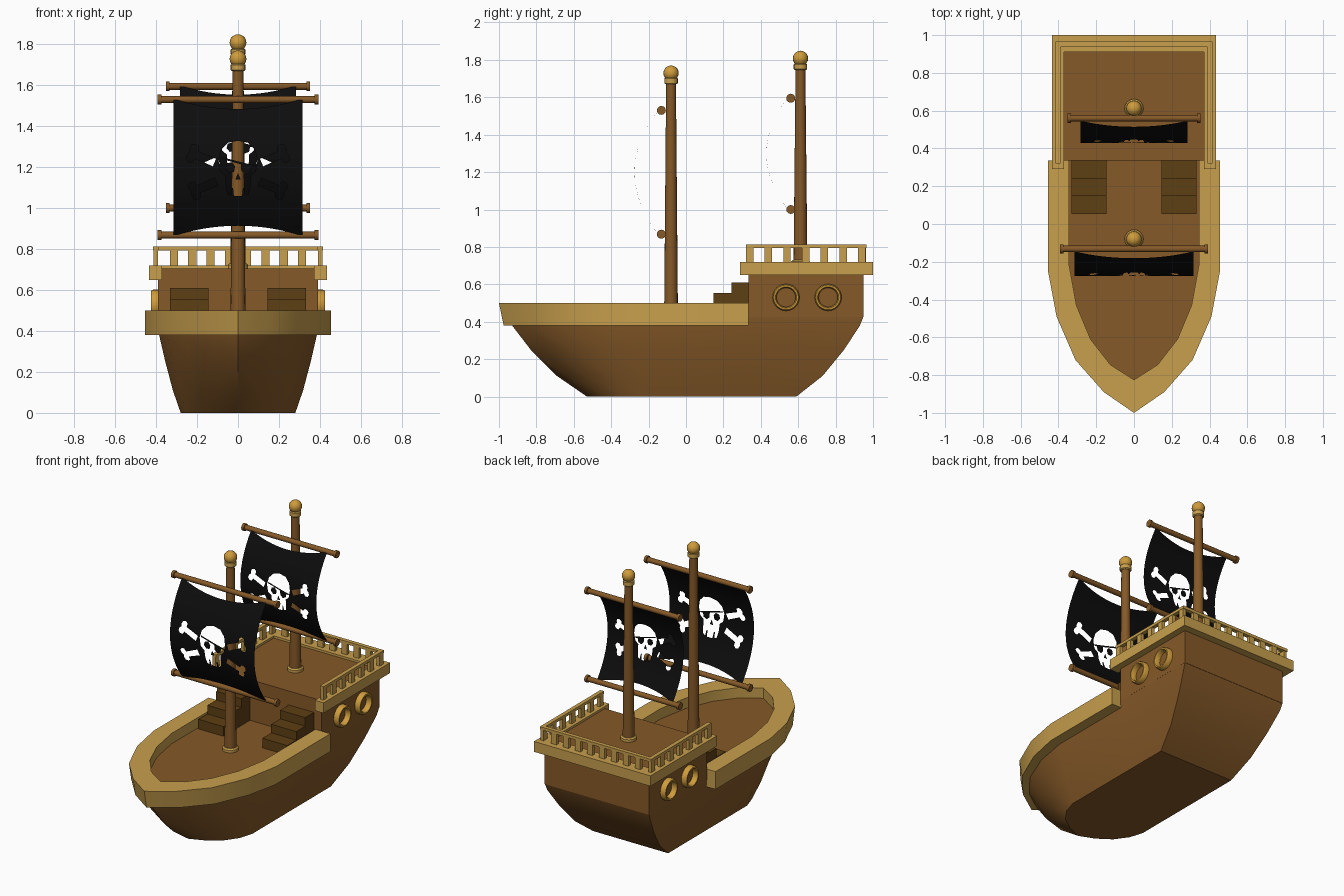
import bpy, bmesh, math
from mathutils import Matrix, Vector

if "Cube" in bpy.data.objects:
    bpy.data.objects.remove(bpy.data.objects["Cube"])

def mat(name, rgb):
    m = bpy.data.materials.new(name)
    m.diffuse_color = (*rgb, 1)
    m.use_nodes = True
    m.node_tree.nodes["Principled BSDF"].inputs["Base Color"].default_value = m.diffuse_color
    return m

WOOD = mat("wood", (.235, .10, .021))
DARK = mat("dark_wood", (.11, .05, .007))
TRIM = mat("trim", (.58, .35, .075))
GOLD = mat("gold", (.62, .33, .045))
BLACK = mat("sail_black", (.004, .004, .004))

def finish(name, bm, m, smooth=None, normals=True):
    if normals:
        bmesh.ops.recalc_face_normals(bm, faces=bm.faces[:])
    me = bpy.data.meshes.new(name)
    bm.to_mesh(me)
    bm.free()
    me.materials.append(m)
    ob = bpy.data.objects.new(name, me)
    bpy.context.collection.objects.link(ob)
    if smooth:
        bpy.context.view_layer.objects.active = ob
        ob.select_set(True)
        bpy.ops.object.shade_smooth_by_angle(angle=math.radians(smooth))
        ob.select_set(False)
    return ob

def loft(name, rings, m, smooth=None):
    """Skin closed rings in sequence and cap both ends."""
    bm = bmesh.new()
    vs = [[bm.verts.new(p) for p in r] for r in rings]
    n = len(rings[0])
    for a, b in zip(vs, vs[1:]):
        for i in range(n):
            j = (i + 1) % n
            bm.faces.new((a[i], a[j], b[j], b[i]))
    bm.faces.new(vs[0])
    bm.faces.new(vs[-1])
    return finish(name, bm, m, smooth)

def add_box(bm, x0, x1, y0, y1, z0, z1):
    M = Matrix.Translation(((x0 + x1) / 2, (y0 + y1) / 2, (z0 + z1) / 2))
    bmesh.ops.create_cube(bm, size=1, matrix=M @ Matrix.Diagonal((x1 - x0, y1 - y0, z1 - z0, 1)))

def lathe(name, prof, m, matrix, n=16, closed=False):
    """Revolve (radius, height) profile about local z."""
    bm = bmesh.new()
    rings = [[bm.verts.new(matrix @ Vector((r * math.cos(i * math.tau / n), r * math.sin(i * math.tau / n), h)))
              for i in range(n)] for r, h in prof]
    pairs = list(zip(rings, rings[1:])) + ([(rings[-1], rings[0])] if closed else [])
    for a, b in pairs:
        for i in range(n):
            j = (i + 1) % n
            bm.faces.new((a[i], a[j], b[j], b[i]))
    if not closed:
        bm.faces.new(rings[0])
        bm.faces.new(rings[-1])
    return finish(name, bm, m, 40)

def mirror(half):
    """Half path starting on the centre line -> full path, right to left."""
    return half[::-1] + [(-x, y) for x, y in half if x > 0]

def band(name, outer, inner, z0, z1, m, bottom=None, smooth=None):
    """Rectangular section swept along a U-shaped outline."""
    rings = [[(*b, z0), (*o, z1), (*i, z1), (*i, z0)]
             for o, i, b in zip(mirror(outer), mirror(inner), mirror(bottom or outer))]
    return loft(name, rings, m, smooth)

# Hull, lofted through waterlines
shape = [(0, 0), (.35, .14), (.68, .37), (.9, .68), (1, 1)]
hull = []
for z, w, bow, stern in [(0, .28, -.53, .59), (.11, .318, -.69, .73), (.25, .355, -.83, .845),
                         (.38, .385, -.93, .93), (.43, .39, -.94, .95)]:
    half = [(w * a, bow + (-.25 - bow) * b) for a, b in shape] + [(w, .34), (w, stern)]
    hull.append([(x, y, z) for x, y in mirror(half)])
loft("hull", hull, WOOD, 35)

# Bow rail around the main deck
outer = [(0, -1), (.16, -.89), (.31, -.72), (.41, -.49), (.455, -.25), (.455, .335)]
inner = [(0, -.825), (.125, -.745), (.23, -.61), (.305, -.43), (.343, -.22), (.343, .335)]
bottom = [(x, y if y > -.3 else y + .025) for x, y in outer]
band("deck_rail", outer, inner, .38, .50, TRIM, bottom, 30)

# Stern cabin and its trim
bm = bmesh.new()
add_box(bm, -.39, .39, .335, .95, .425, .705)
finish("stern_cabin", bm, WOOD)

def u_path(x, y0, y1):
    return [(x, y1), (x, y0)]
band("cabin_trim", u_path(.435, .29, 1), u_path(.37, .29, .91), .65, .72, TRIM)
band("balustrade_top", u_path(.415, .32, .965), u_path(.388, .32, .938), .793, .812, TRIM)
bm = bmesh.new()
for i in range(7):
    y = .34 + i * .1
    for s in (-1, 1):
        add_box(bm, s * .402 - .011, s * .402 + .011, y - .02, y + .02, .715, .795)
for i in range(1, 9):
    x = -.402 + i * .804 / 9
    add_box(bm, x - .02, x + .02, .94, .963, .715, .795)
finish("balusters", bm, TRIM)

# Stairs on both sides
for side, s in (("right", 1), ("left", -1)):
    bm = bmesh.new()
    for i in range(3):
        x0, x1 = sorted((s * .145, s * .332))
        add_box(bm, x0, x1, .052 + i * .095, .147 + i * .095, .425, .495 + i * .058)
    finish("stairs_" + side, bm, DARK)
    # Porthole rings
    for k, y in enumerate((.535, .76)):
        M = Matrix.Translation((0, y, .53)) @ Matrix.Rotation(s * math.pi / 2, 4, 'Y')
        lathe(f"porthole_{side}_{k}", [(.051, .38), (.072, .38), (.072, .415), (.066, .426), (.057, .426), (.051, .415)],
              GOLD, M, 24, True)

# Skull outline, bones and face details as nested sail loops
def sail_loops():
    W, H, dip = .315, .335, .05
    us = [-W + 2 * W * i / 16 for i in range(17)]
    top = [(u, H - dip * (1 - (u / W) ** 2)) for u in us]
    loops = [top + [(u, -v) for u, v in top[::-1]]]
    skull = [(0, .13), (.05, .12), (.083, .085), (.095, .035), (.085, -.02), (.06, -.04), (.058, -.09),
             (.05, -.13), (.035, -.135), (.031, -.1), (.024, -.1), (.02, -.14)]
    loops.append(mirror(skull))
    loops.append([(-.055, .02), (-.03, .025), (-.014, .005), (-.02, -.022), (-.045, -.025), (-.062, -.005)])
    loops.append([(-.085, .052), (.02, .024), (.088, .008), (.085, .0), (.066, .002), (.06, -.025),
                  (.035, -.035), (.016, -.015), (.015, .015), (-.087, .043)])
    loops.append([(0, -.028), (.013, -.06), (-.013, -.06)])
    bone = [(0, .02), (.095, .018), (.1, .04), (.118, .046), (.135, .035), (.136, .015), (.128, 0)]
    bone += [(x, -y) for x, y in bone[-2::-1]]
    for s in (-1, 1):
        for ang, r in ((.40, .125), (-.40, .115)):
            c, d = math.cos(ang), math.sin(ang)
            loops.append([(s * ((x + r) * c - y * d), -.025 + (x + r) * d + y * c) for x, y in bone])
    return loops

def sail(name, y0, zc, k):
    cu = bpy.data.curves.new(name + "_outline", 'CURVE')
    cu.dimensions, cu.fill_mode = '2D', 'BOTH'
    for loop in sail_loops():
        sp = cu.splines.new('POLY')
        sp.points.add(len(loop) - 1)
        for p, (u, v) in zip(sp.points, loop):
            p.co = (u, v, 0, 1)
        sp.use_cyclic_u = True
    tmp = bpy.data.objects.new(name + "_outline", cu)
    bpy.context.collection.objects.link(tmp)
    dg = bpy.context.evaluated_depsgraph_get()
    me = bpy.data.meshes.new_from_object(tmp.evaluated_get(dg))
    bpy.data.objects.remove(tmp)
    bm = bmesh.new()
    bm.from_mesh(me)
    bmesh.ops.remove_doubles(bm, verts=bm.verts[:], dist=1e-5)
    # Slice into strips, then belly the cloth forward
    for i in range(1, 14):
        bmesh.ops.bisect_plane(bm, geom=bm.verts[:] + bm.edges[:] + bm.faces[:], dist=1e-6,
                               plane_co=(0, -.335 + .67 * i / 14, 0), plane_no=(0, 1, 0))
    for v in bm.verts:
        u, h = v.co.x, v.co.y
        v.co = (u * k, y0 - .13 * k * (1 - (h / .335) ** 2), zc + h * k)
    finish(name, bm, BLACK, 40, False)

# Masts with collars, ball tops, yards and sails
def mast(name, y, z0, z1, ball, yards, half, k):
    M = Matrix.Translation((0, y, 0))
    lathe(name + "_mast", [(.037, z0), (.026, z1)], WOOD, M)
    lathe(name + "_collar", [(.05, z0), (.05, z0 + .022), (.042, z0 + .03)], TRIM, M)
    lathe(name + "_cap", [(.03, z1 - .03), (.036, z1 - .025), (.036, z1), (.03, z1 + .005)], TRIM, M)
    bm = bmesh.new()
    bmesh.ops.create_uvsphere(bm, u_segments=16, v_segments=10, radius=.041,
                              matrix=Matrix.Translation((0, y, ball)))
    finish(name + "_ball", bm, GOLD, 40)
    for end, z in zip(("lower", "upper"), yards):
        R = Matrix.Translation((0, y - .052, z)) @ Matrix.Rotation(math.pi / 2, 4, 'Y')
        prof = [(.024, -half), (.024, -half + .018), (.017, -half + .018)]
        lathe(f"{name}_{end}_yard", prof + [(r, -h) for r, h in prof[::-1]], WOOD, R, 12)
    sail(name + "_sail", y - .065, sum(yards) / 2, k)

mast("fore", -.08, .425, 1.70, 1.729, (.868, 1.53), .392, 1)
mast("aft", .612, .70, 1.775, 1.808, (1.0, 1.595), .352, .9)
